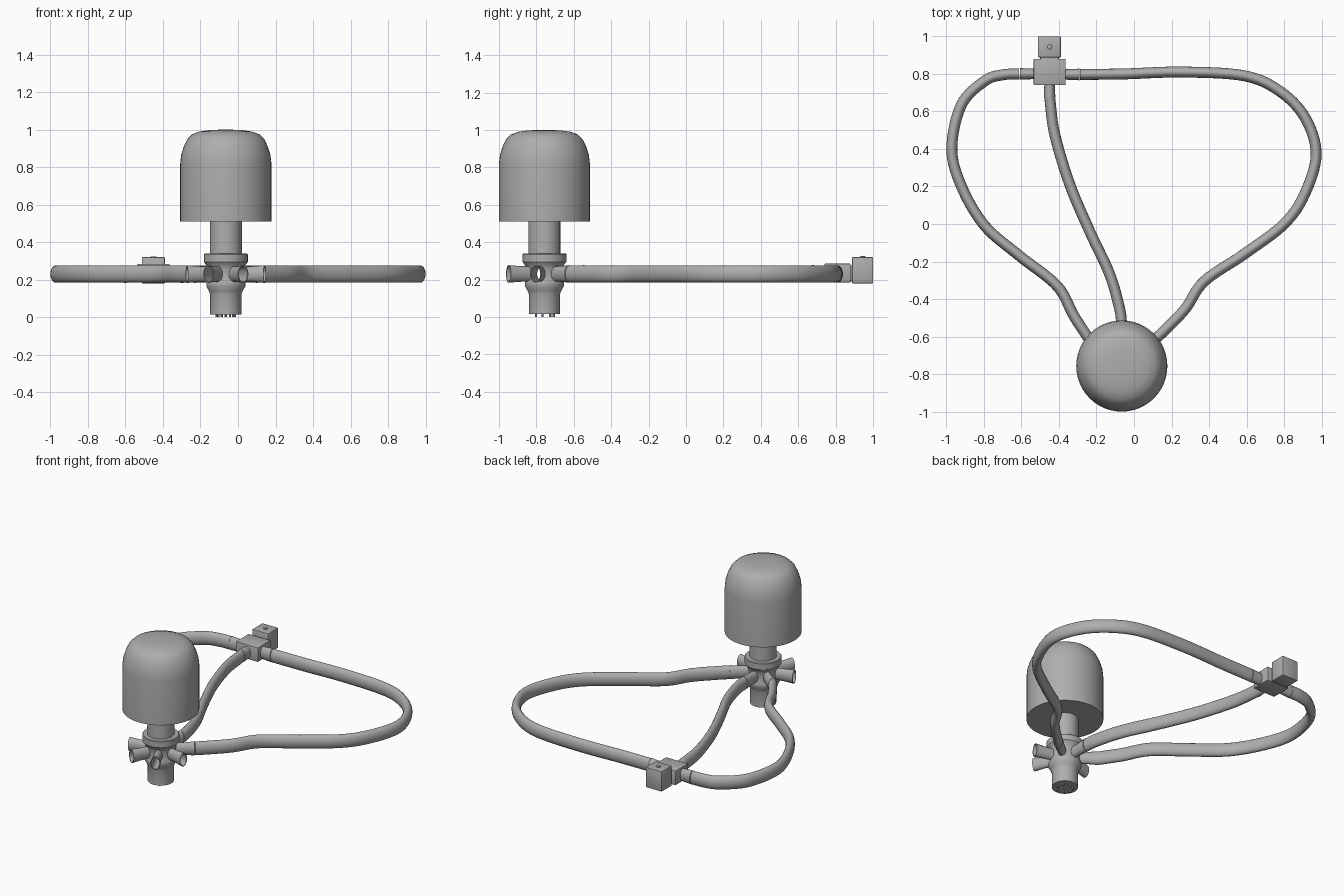
import bpy, bmesh, math
from mathutils import Vector

if "Cube" in bpy.data.objects:
    bpy.data.objects.remove(bpy.data.objects["Cube"])

HX, HY, HZ = -0.065, -0.757, 0.23      # hub centre and port height
grey = bpy.data.materials.new("mid_grey")
grey.diffuse_color = (0.42, 0.42, 0.42, 1)
grey.use_nodes = True
grey.node_tree.nodes["Principled BSDF"].inputs["Base Color"].default_value = grey.diffuse_color


def finish(name, bm, smooth=True):
    bmesh.ops.recalc_face_normals(bm, faces=bm.faces)
    me = bpy.data.meshes.new(name)
    bm.to_mesh(me)
    bm.free()
    ob = bpy.data.objects.new(name, me)
    bpy.context.collection.objects.link(ob)
    me.materials.append(grey)
    if smooth:
        shade(ob)
    return ob


def shade(ob):
    bpy.ops.object.select_all(action='DESELECT')
    ob.select_set(True)
    bpy.context.view_layer.objects.active = ob
    bpy.ops.object.shade_smooth_by_angle(angle=math.radians(35))


def loft(name, rings):
    """Skin a list of vertex rings and cap both ends."""
    bm = bmesh.new()
    rows = [[bm.verts.new(p) for p in r] for r in rings]
    n = len(rows[0])
    for a, b in zip(rows, rows[1:]):
        for i in range(n):
            j = (i + 1) % n
            bm.faces.new((a[i], a[j], b[j], b[i]))
    bm.faces.new(rows[0])
    bm.faces.new(rows[-1])
    return finish(name, bm)


def lathe(name, profile, x=HX, y=HY, n=48):
    return loft(name, [[(x + r * math.cos(2 * math.pi * i / n),
                         y + r * math.sin(2 * math.pi * i / n), z)
                        for i in range(n)] for r, z in profile])


def sweep(name, pts, sizes=None, n=20):
    """Oval section (half width, half height) along a level path."""
    rings = []
    for k, p in enumerate(pts):
        t = (Vector(pts[min(k + 1, len(pts) - 1)]) - Vector(pts[max(k - 1, 0)])).normalized()
        w, h = sizes[k] if sizes else (0.029, 0.046)
        ring = []
        for i in range(n):
            a = 2 * math.pi * i / n
            c = w * math.cos(a)
            ring.append((p[0] - t.y * c, p[1] + t.x * c, HZ + h * math.sin(a)))
        rings.append(ring)
    return loft(name, rings)


def spline(ctrl, steps=8):
    """Catmull-Rom curve through the control points."""
    c = [Vector(p) for p in ctrl]
    c = [2 * c[0] - c[1]] + c + [2 * c[-1] - c[-2]]
    out = []
    for a, b, d, e in zip(c, c[1:], c[2:], c[3:]):
        for s in range(steps):
            t = s / steps
            out.append(0.5 * (2 * b + (d - a) * t + (2 * a - 5 * b + 4 * d - e) * t * t
                              + (3 * b - a - 3 * d + e) * t ** 3))
    return out + [c[-2]]


def box(name, x0, x1, y0, y1, z0, z1, bevel=0.004):
    bm = bmesh.new()
    bmesh.ops.create_cube(bm, size=1)
    for v in bm.verts:
        v.co = ((x0 + x1) / 2 + v.co.x * (x1 - x0), (y0 + y1) / 2 + v.co.y * (y1 - y0),
                (z0 + z1) / 2 + v.co.z * (z1 - z0))
    bmesh.ops.bevel(bm, geom=bm.edges[:], offset=bevel, segments=2, affect='EDGES', profile=0.5)
    return finish(name, bm)


def boolean(ob, other, op):
    m = ob.modifiers.new("cut", 'BOOLEAN')
    m.operation, m.object, m.solver = op, other, 'EXACT'
    bpy.context.view_layer.objects.active = ob
    bpy.ops.object.modifier_apply(modifier=m.name)
    bpy.data.objects.remove(other)


def port(r, k):
    a = math.radians(90 + k * 360 / 7)
    return (HX + r * math.cos(a), HY + r * math.sin(a))


# dome and neck
lathe("dome", [(0.243, 0.51), (0.243, 0.82), (0.238, 0.865), (0.224, 0.91), (0.205, 0.95),
               (0.18, 0.975), (0.14, 0.99), (0.09, 0.997), (0.03, 1.0)])
lathe("neck", [(0.085, 0.33), (0.085, 0.52)])

# hub with seven flared ports, the four unused ones open to a chamber
hub = lathe("hub", [(0.083, 0.015), (0.083, 0.12), (0.09, 0.14), (0.104, 0.165), (0.104, 0.185),
                    (0.096, 0.205), (0.096, 0.26), (0.106, 0.28), (0.117, 0.295), (0.117, 0.335),
                    (0.113, 0.34)])
for k in range(7):
    boolean(hub, sweep("port", [port(r, k) for r in (0.05, 0.10, 0.15, 0.213)],
                       [(0.026, 0.042), (0.026, 0.041), (0.027, 0.042), (0.031, 0.047)]), 'UNION')
boolean(hub, lathe("chamber", [(0.085, 0.195), (0.085, 0.265)], n=44), 'DIFFERENCE')
for k in (2, 3, 4, 5):
    boolean(hub, sweep("bore", [port(r, k) for r in (0.06, 0.15, 0.23)],
                       [(0.021, 0.033), (0.022, 0.036), (0.027, 0.043)]), 'DIFFERENCE')
shade(hub)

# small pins under the hub
for k in range(7):
    px, py = port(0.05, k)
    lathe("pin", [(0.006, 0.0), (0.006, 0.02)], px, py, 10)

# hoses
sweep("left_hose", spline([port(0.215, 1), (-0.32, -0.49), (-0.41, -0.33), (-0.61, -0.17),
                           (-0.795, -0.01), (-0.918, 0.197), (-0.971, 0.40), (-0.92, 0.635),
                           (-0.795, 0.763), (-0.70, 0.795), (-0.612, 0.80)]))
sweep("right_hose", spline([port(0.215, 6), (0.17, -0.56), (0.275, -0.45), (0.375, -0.305),
                            (0.588, -0.16), (0.80, 0.0), (0.91, 0.16), (0.971, 0.373),
                            (0.91, 0.57), (0.774, 0.71), (0.588, 0.79), (0.258, 0.81),
                            (-0.05, 0.80), (-0.288, 0.797)]))
sweep("middle_hose", spline([port(0.215, 0), (-0.077, -0.45), (-0.13, -0.267), (-0.237, -0.037),
                             (-0.343, 0.213), (-0.423, 0.48), (-0.45, 0.678)]))

# junction block with three connectors
box("junction_block", -0.535, -0.365, 0.74, 0.88, 0.185, 0.285)
for name, a, b in (("left_connector", (-0.50, 0.80), (-0.609, 0.80)),
                   ("right_connector", (-0.40, 0.797), (-0.291, 0.797)),
                   ("middle_connector", (-0.45, 0.78), (-0.45, 0.675))):
    sweep(name, [a, b], [(0.026, 0.041), (0.031, 0.047)])

# rear socket box with its joining plate and screw
box("joining_plate", -0.50, -0.40, 0.87, 0.90, 0.19, 0.275)
box("socket_box", -0.512, -0.39, 0.888, 1.0, 0.18, 0.32)
lathe("screw", [(0.016, 0.31), (0.016, 0.322), (0.012, 0.325)], -0.45, 0.945, 20)
